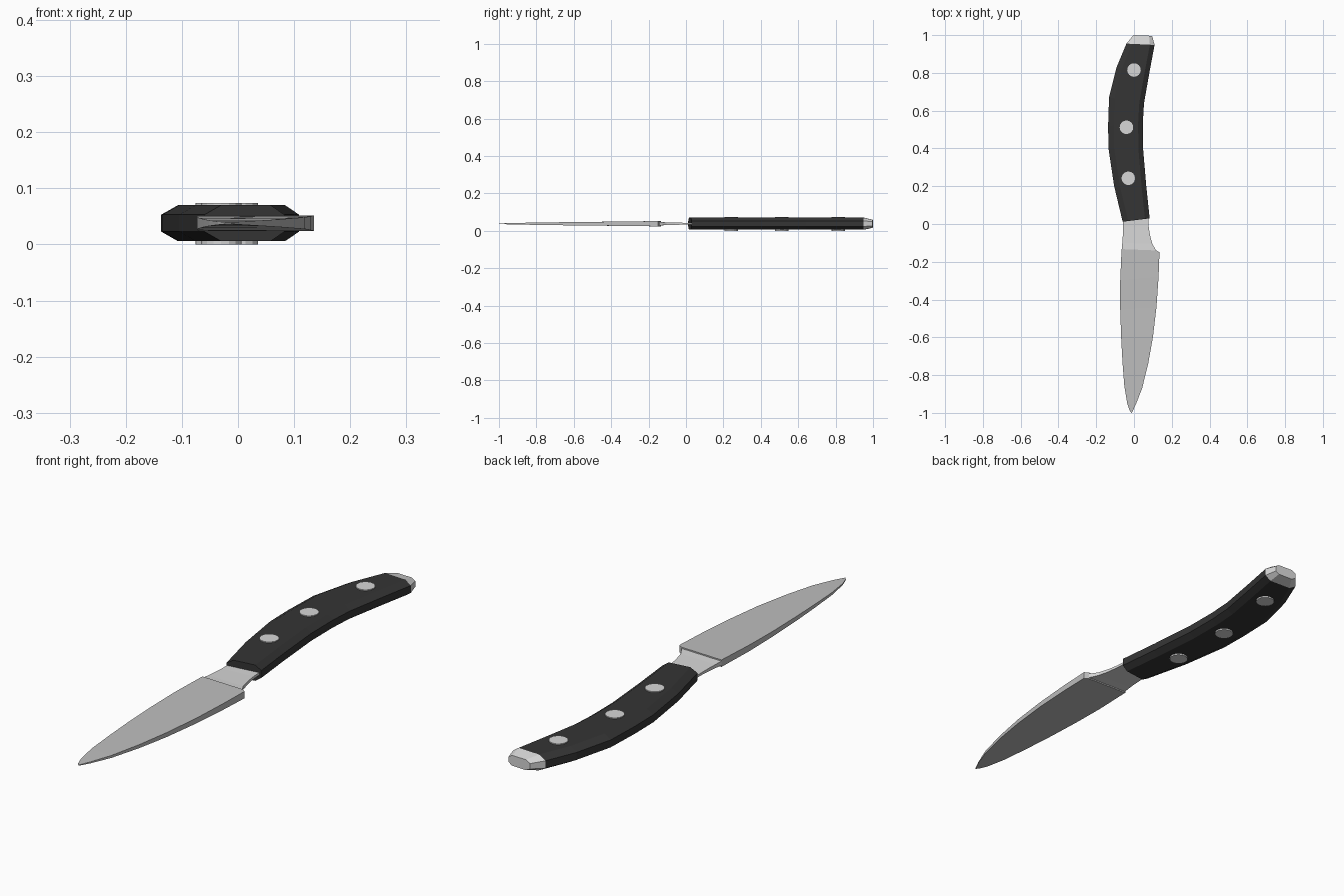
import bpy, bmesh
from mathutils import Vector

if "Cube" in bpy.data.objects:
    bpy.data.objects.remove(bpy.data.objects["Cube"])


def material(name, v):
    m = bpy.data.materials.new(name)
    m.diffuse_color = (v, v, v, 1)
    m.use_nodes = True
    m.node_tree.nodes["Principled BSDF"].inputs["Base Color"].default_value = m.diffuse_color
    return m


BLACK = material("black_handle", 0.035)
STEEL = material("blade_steel", 0.52)
BRIGHT = material("bright_steel", 0.68)
ZC = 0.038  # mid-plane of the knife


def loft(name, rings, mat):
    """Skin a list of equal-length closed rings and cap both ends."""
    bm = bmesh.new()
    rows = [[bm.verts.new(p) for p in r] for r in rings]
    n = len(rows[0])
    for a, b in zip(rows, rows[1:]):
        for i in range(n):
            j = (i + 1) % n
            bm.faces.new((a[i], a[j], b[j], b[i]))
    bm.faces.new(rows[0])
    bm.faces.new(rows[-1])
    bmesh.ops.recalc_face_normals(bm, faces=bm.faces)
    me = bpy.data.meshes.new(name)
    bm.to_mesh(me)
    bm.free()
    me.materials.append(mat)
    ob = bpy.data.objects.new(name, me)
    bpy.context.collection.objects.link(ob)
    return ob


def octagon(xl, yl, xr, yr, half, side, cl, cr):
    """Slanted section: flat top and bottom, chamfers cl / cr, vertical sides."""
    L, R = Vector((xl, yl, ZC)), Vector((xr, yr, ZC))
    d = (R - L).normalized()
    pts = [(L, side), (L + d * cl, half), (R - d * cr, half), (R, side)]
    top = [p + Vector((0, 0, h)) for p, h in pts]
    return top + [p - Vector((0, 0, h)) for p, h in reversed(pts)]


def slab(xl, yl, xr, yr, half):
    """Rectangular section between a left and a right edge point."""
    return [(xl, yl, ZC + half), (xr, yr, ZC + half),
            (xr, yr, ZC - half), (xl, yl, ZC - half)]


# handle: left x, left y, right x, right y
H = [(-.060, .012, .083, .030), (-.105, .20, .065, .20), (-.135, .40, .048, .40),
     (-.137, .52, .047, .54), (-.132, .67, .053, .64), (-.092, .83, .083, .81),
     (-.040, .955, .109, .948)]
loft("handle", [octagon(*h, .032, .015, .03, .025) for h in H], BLACK)

# pommel cap
loft("pommel", [octagon(-.040, .955, .109, .948, .032, .015, .03, .025),
                octagon(-.003, 1.0, .096, .996, .021, .011, .02, .016)], BRIGHT)

# blade: left x, left y, right x, right y, half thickness
B = [(-.066, -.133, .118, -.140, .014), (-.066, -.142, .135, -.150, .014),
     (-.073, -.30, .130, -.28, .0125), (-.073, -.45, .119, -.44, .0105),
     (-.068, -.60, .100, -.60, .009), (-.061, -.73, .075, -.74, .007),
     (-.051, -.86, .043, -.87, .005), (-.036, -.95, .010, -.955, .003),
     (-.022, -.99, -.012, -1.0, .0015)]
loft("blade", [slab(*b) for b in B], STEEL)

# thin neck flaring into the heel of the blade
N = [(-.058, .03, .075, .04, .005), (-.058, -.02, .077, -.01, .005),
     (-.059, -.06, .085, -.06, .006), (-.062, -.10, .097, -.105, .007),
     (-.065, -.136, .118, -.142, .009)]
loft("neck", [slab(*n) for n in N], BRIGHT)

# rivets going through the handle
for i, (x, y) in enumerate([(0, .815), (-.04, .512), (-.03, .242)]):
    bpy.ops.mesh.primitive_cylinder_add(vertices=16, radius=.036, depth=.074,
                                        location=(x, y, .037))
    bpy.context.object.name = f"rivet_{i + 1}"
    bpy.context.object.data.materials.append(BRIGHT)
